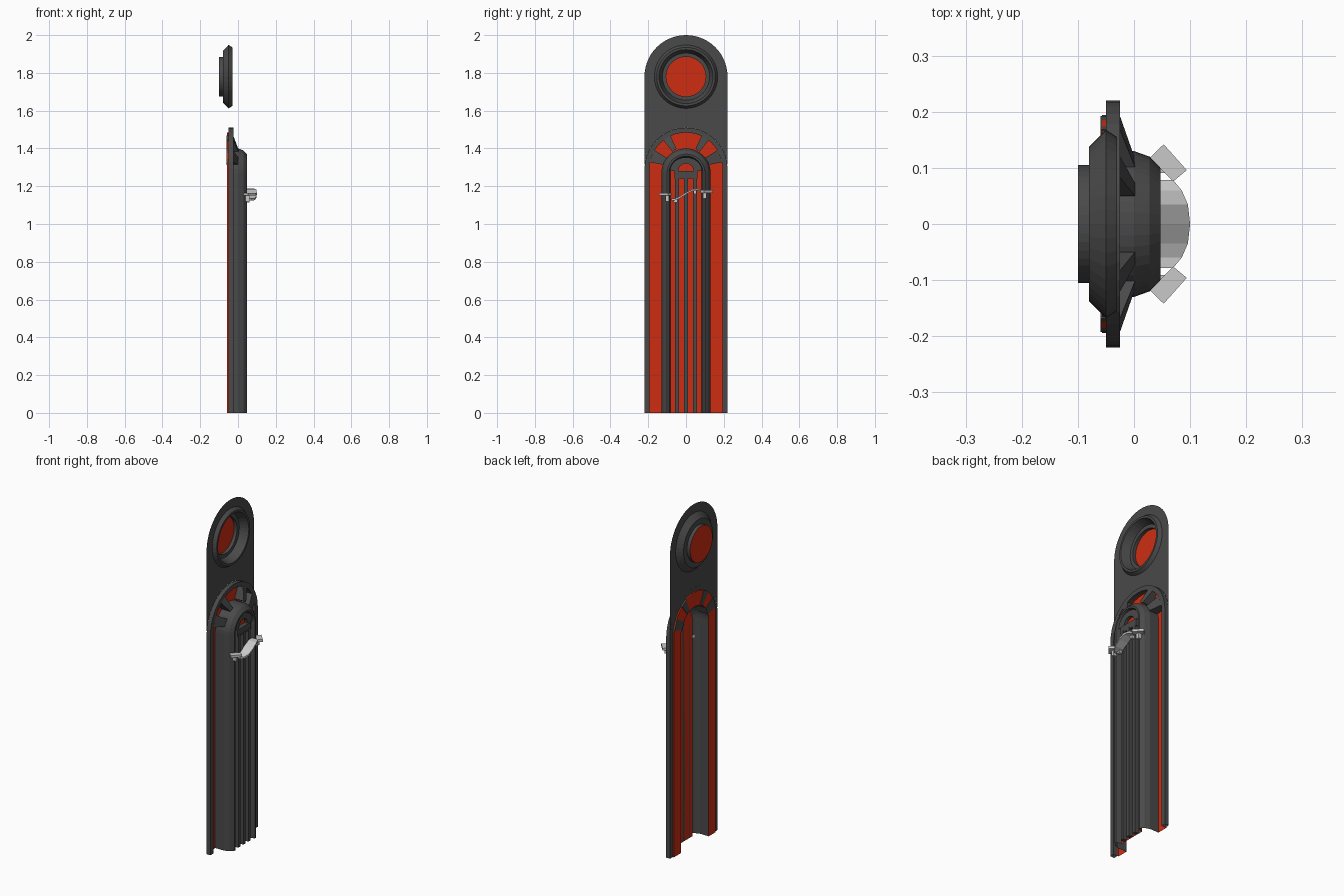
import bpy, bmesh
from math import sin, cos, pi, radians

if "Cube" in bpy.data.objects:
    bpy.data.objects.remove(bpy.data.objects["Cube"])


def material(name, col):
    m = bpy.data.materials.new(name)
    m.diffuse_color = (*col, 1)
    m.use_nodes = True
    m.node_tree.nodes["Principled BSDF"].inputs["Base Color"].default_value = m.diffuse_color
    return m


GREY = material("dark grey", (0.068, 0.068, 0.068))
RED = material("signal red", (0.61, 0.027, 0.006))
SILVER = material("silver", (0.58, 0.58, 0.58))


def finish(name, bm, mat, normals=True):
    if normals:
        bmesh.ops.recalc_face_normals(bm, faces=bm.faces)
    me = bpy.data.meshes.new(name)
    bm.to_mesh(me)
    bm.free()
    me.materials.append(mat)
    ob = bpy.data.objects.new(name, me)
    bpy.context.collection.objects.link(ob)
    return ob


def loft(name, rows, mat, closed=False):
    """Skin a list of equal-length point rows."""
    bm = bmesh.new()
    vs = [[bm.verts.new(p) for p in r] for r in rows]
    n = len(vs[0])
    for a, b in zip(vs, vs[1:]):
        for i in range(n if closed else n - 1):
            j = (i + 1) % n
            bm.faces.new((a[i], a[j], b[j], b[i]))
    return finish(name, bm, mat)


def arch(name, prof, mat, n=20):
    """Sweep (half width, x, centre z) points up one leg, over and down."""
    rows = []
    for w, x, cz in prof:
        arc = [(x, w * cos(pi * i / n), cz + w * sin(pi * i / n)) for i in range(n + 1)]
        rows.append([(x, w, 0)] + arc + [(x, -w, 0)])
    return loft(name, rows, mat)


def ring(name, prof, cz, mat, n=40):
    rows = [[(x, r * cos(2 * pi * i / n), cz + r * sin(2 * pi * i / n)) for i in range(n)]
            for r, x in prof]
    return loft(name, rows, mat, True)


def face(name, pts, mat):
    bm = bmesh.new()
    bm.faces.new([bm.verts.new(p) for p in pts])
    return finish(name, bm, mat, False)


def hulls(name, groups, mat):
    """One object from several convex solids."""
    bm = bmesh.new()
    for pts in groups:
        vs = [bm.verts.new(p) for p in pts]
        bmesh.ops.convex_hull(bm, input=vs)
    return finish(name, bm, mat)


def box(x0, x1, y0, y1, z0, z1):
    return [(x, y, z) for x in (x0, x1) for y in (y0, y1) for z in (z0, z1)]


CT, CO, CI = 1.78, 1.29, 1.27      # centres: top eye, outer arch, inner arch

# Thin upper plate with a round hole and an arched lower edge
bm = bmesh.new()
N = 28
outer = [(0.22 * cos(pi * i / N), CT + 0.22 * sin(pi * i / N)) for i in range(N + 1)]
outer += [(-0.22 * cos(pi * i / N), CO + 0.22 * sin(pi * i / N)) for i in range(N + 1)]
hole = [(0.168 * cos(2 * pi * i / 40), CT + 0.168 * sin(2 * pi * i / 40)) for i in range(40)]
edges = []
for loop in (outer, hole):
    vs = [bm.verts.new((-0.05, y, z)) for y, z in loop]
    edges += [bm.edges.new((vs[i], vs[(i + 1) % len(vs)])) for i in range(len(vs))]
bmesh.ops.triangle_fill(bm, use_beauty=True, edges=edges, normal=(1, 0, 0))
finish("upper_plate", bm, GREY)

# Round eye: raised lip, back cup and red disc
ring("eye_lip", [(0.168, -0.05), (0.155, -0.03), (0.143, -0.03), (0.125, -0.079)], CT, GREY)
ring("eye_cup", [(0.168, -0.05), (0.1375, -0.08), (0.105, -0.08), (0.105, -0.1)], CT, GREY)
face("eye_disc", [(-0.099, 0.105 * cos(2 * pi * i / 40), CT + 0.105 * sin(2 * pi * i / 40))
                  for i in range(40)], RED)

# Outer arch rim and the red channel inside it
arch("outer_rim", [(0.194, -0.05, CO), (0.22, -0.05, CO), (0.22, -0.025, CO),
                   (0.194, -0.025, CO), (0.194, -0.05, CO)], GREY)
arch("red_channel", [(0.194, -0.05, CO), (0.194, -0.057, CO), (0.129, -0.057, CI)], RED)

# Sloping spokes across the arch
spokes = []
for a0, a1 in ((11, 31), (52, 65), (115, 128), (149, 169)):
    pts = []
    for a in (radians(a0), radians(a1)):
        for r, xf in ((0.118, 0.002), (0.196, -0.025)):
            pts += [(x, r * cos(a), CO + r * sin(a)) for x in (-0.06, xf)]
    spokes.append(pts)
hulls("arch_spokes", spokes, GREY)

# Bulging inner arch shell
arch("inner_shell", [(0.13, -0.057, CI), (0.13, 0.0, CI), (0.12, 0.028, CI), (0.1, 0.047, CI),
                     (0.09, 0.047, CI), (0.082, 0.015, CI)], GREY)

# Red backing, arched infill around the small window, and grille bars
arc = [(0.015, 0.082 * cos(pi * i / 20), CI + 0.082 * sin(pi * i / 20)) for i in range(21)]
face("red_backing", [(0.015, 0.082, 0)] + arc + [(0.015, -0.082, 0)], RED)
infill = []
for r, x in ((0.04, 0.016), (0.04, 0.034), (0.084, 0.034)):
    infill.append([(x, r * cos(pi * i / 20), 1.28 + r * sin(pi * i / 20) * (1 if r < 0.05 else 0.87))
                   for i in range(21)])
loft("window_surround", infill, GREY)
bars = [box(0.015, 0.04, -0.062, 0.062, 1.24, 1.28)]
bars += [box(0.015, 0.042, y - 0.01, y + 0.01, 0, 1.25) for y in (-0.047, 0, 0.047)]
hulls("grille_bars", bars, GREY)

# Silver wavy clasp with an angled clip at each end
wave = [(-0.078, 1.13, 0.07), (-0.06, 1.13, 0.085), (-0.035, 1.14, 0.096), (0, 1.162, 0.1),
        (0.035, 1.18, 0.096), (0.06, 1.182, 0.085), (0.078, 1.178, 0.07)]
parts = []
for a, b in zip(wave, wave[1:]):
    parts.append([(x, y, z + d) for y, z, xo in (a, b) for x in (0.042, xo) for d in (-0.005, 0.005)])
for s, z in ((-1, 1.15), (1, 1.165)):
    outline = [(0.053, 0.142), (0.094, 0.096), (0.07, 0.076), (0.028, 0.118)]
    parts.append([(x, s * y, zz) for x, y in outline for zz in (z, z + 0.014)])
    parts.append(box(0.04, 0.062, s * 0.1 - 0.009, s * 0.1 + 0.009, z - 0.03, z))
parts.append(box(0.042, 0.06, -0.065, -0.045, 1.115, 1.13))
parts.append(box(0.042, 0.06, 0.04, 0.055, 1.16, 1.18))
hulls("silver_clasp", parts, SILVER)
